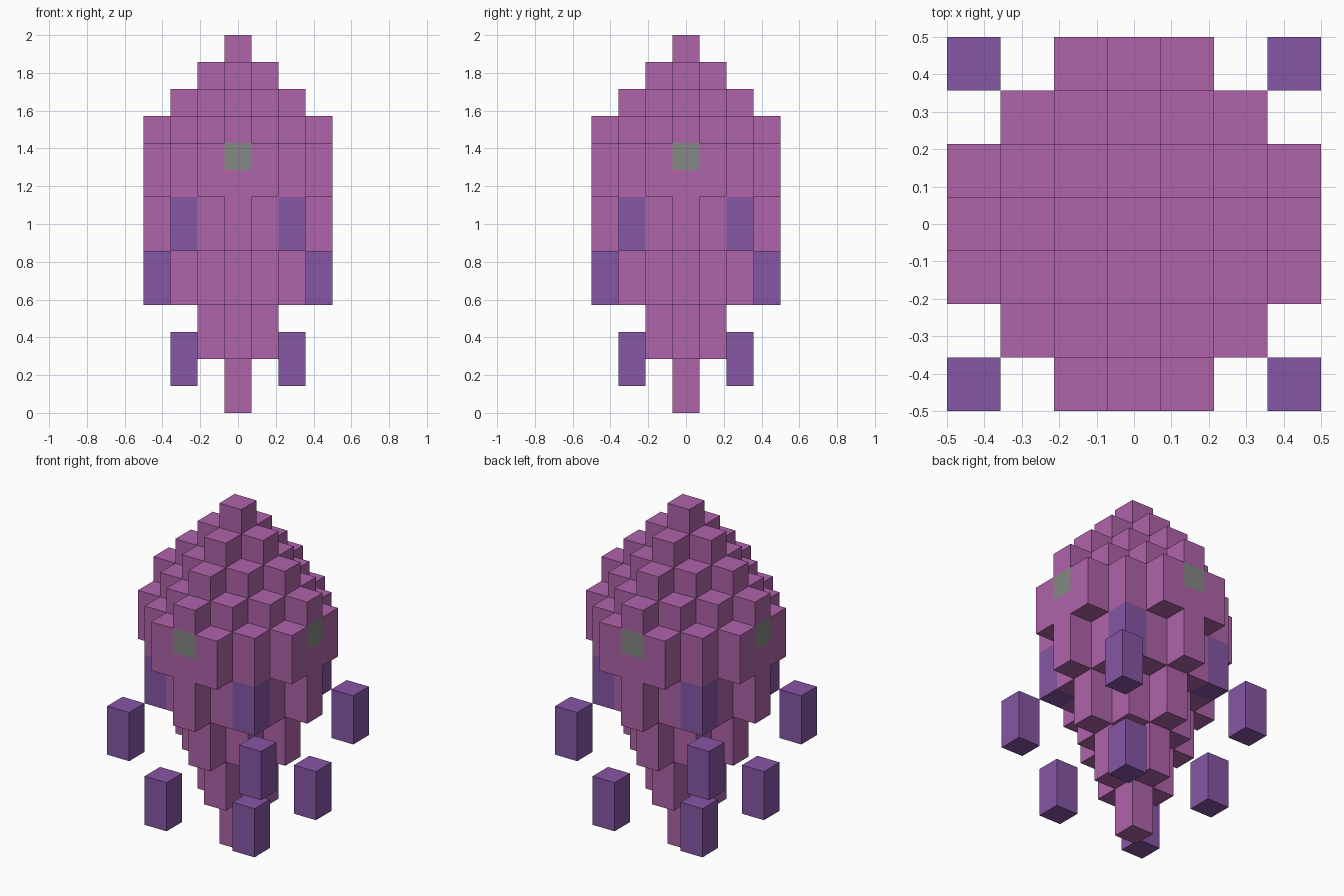
import bpy
import bmesh
from mathutils import Vector

UNIT = 2 / 14          # edge of one block; the model is 14 blocks tall
REACH = 3              # blocks from the centre to each side

cube = bpy.data.objects.get("Cube")
if cube:
    bpy.data.objects.remove(cube, do_unlink=True)


def make_material(name, rgb):
    mat = bpy.data.materials.new(name)
    mat.use_nodes = True
    color = (*rgb, 1.0)
    mat.diffuse_color = color
    mat.node_tree.nodes["Principled BSDF"].inputs["Base Color"].default_value = color
    return mat


MATERIALS = [
    make_material("orchid pink", (0.43, 0.125, 0.40)),
    make_material("violet", (0.24, 0.093, 0.376)),
    make_material("grey green", (0.235, 0.25, 0.235)),
]
PINK, VIOLET, GREY = range(3)


def block_object(name, blocks):
    """Build one mesh from {(x, y, z): material}, keeping only outer faces."""
    bm = bmesh.new()
    for cell, mat in blocks.items():
        for axis in range(3):
            for side in (-1, 1):
                normal = Vector((0, 0, 0))
                normal[axis] = side
                neighbour = tuple(int(c + n) for c, n in zip(cell, normal))
                if neighbour in blocks:
                    continue
                u, v = Vector((0, 0, 0)), Vector((0, 0, 0))
                u[(axis + 1) % 3] = 0.5
                v[(axis + 2) % 3] = 0.5 * side
                centre = Vector(cell) + Vector((0, 0, 0.5)) + normal / 2
                corners = (-u - v, u - v, u + v, -u + v)
                face = bm.faces.new([bm.verts.new((centre + c) * UNIT) for c in corners])
                face.material_index = mat
    bmesh.ops.remove_doubles(bm, verts=bm.verts, dist=UNIT / 100)
    mesh = bpy.data.meshes.new(name)
    bm.to_mesh(mesh)
    bm.free()
    for mat in MATERIALS:
        mesh.materials.append(mat)
    obj = bpy.data.objects.new(name, mesh)
    bpy.context.collection.objects.link(obj)
    return obj


# Crystal body: columns that step down outward on top and taper faster below
body = {}
span = range(-REACH, REACH + 1)
for x in span:
    for y in span:
        steps = abs(x) + abs(y)
        if steps <= 4:
            for z in range(2 * steps, 14 - steps):
                body[x, y, z] = PINK

# Violet feet under the diagonal columns
for x in (-2, 2):
    for y in (-2, 2):
        for z in (6, 7):
            body[x, y, z] = VIOLET

# One grey eye in the middle of each side
for x, y in ((0, -REACH), (0, REACH), (-REACH, 0), (REACH, 0)):
    body[x, y, 9] = GREY

block_object("crystal_body", body)

# Two rings of floating shards on the diagonals
for ring, offset, bottom in (("upper", 3, 4), ("lower", 2, 1)):
    for sx, side in ((1, "left"), (-1, "right")):
        for sy, end in ((-1, "front"), (1, "back")):
            shard = {(sx * offset, sy * offset, bottom + k): VIOLET for k in range(2)}
            block_object(f"{ring}_shard_{end}_{side}", shard)
